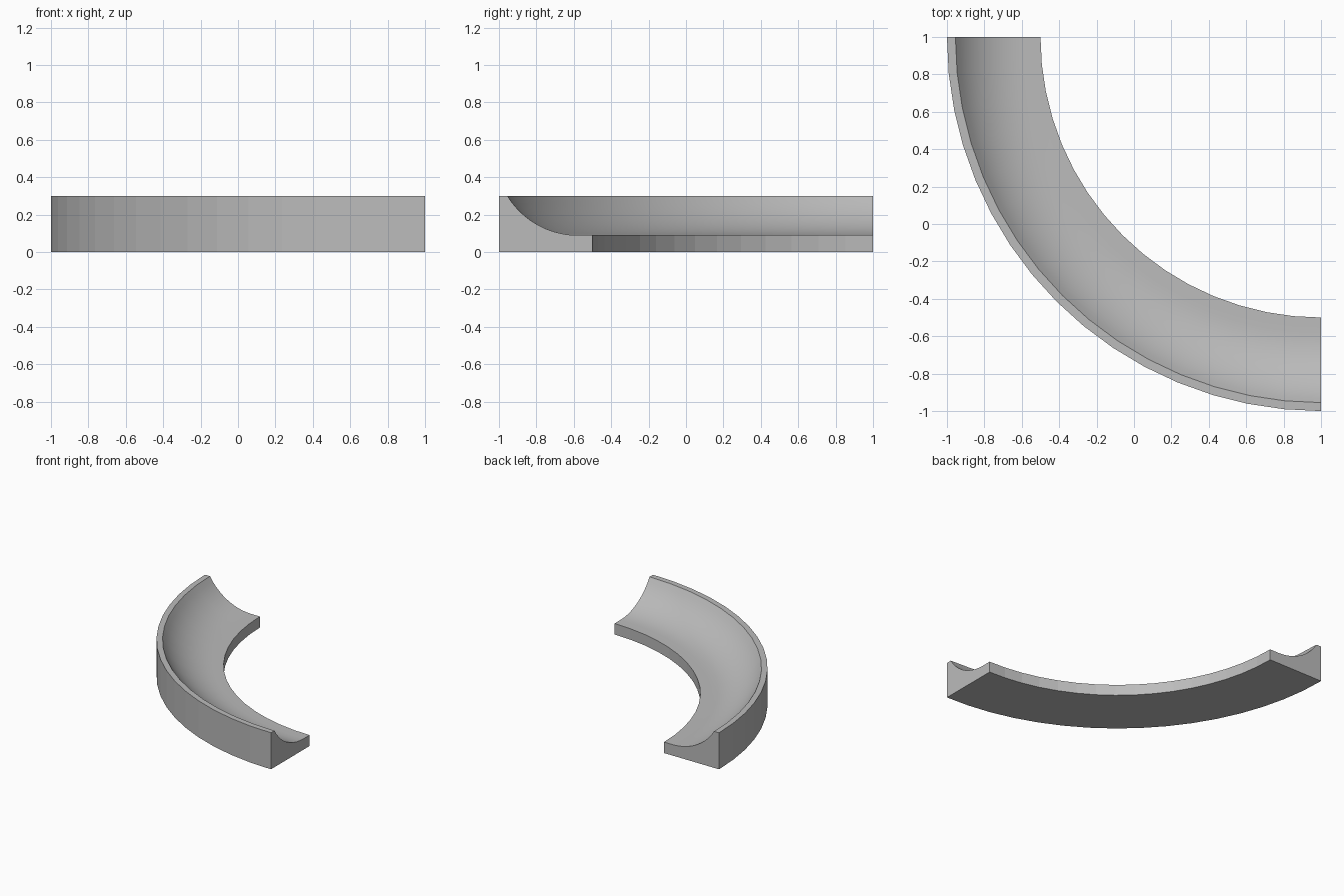
import bpy, bmesh
from math import sin, cos, pi, radians, asin

cube = bpy.data.objects.get("Cube")
if cube:
    bpy.data.objects.remove(cube, do_unlink=True)

# Plain grey material
grey = bpy.data.materials.new("light grey")
grey.use_nodes = True
colour = (0.5, 0.5, 0.5, 1)
grey.diffuse_color = colour
grey.node_tree.nodes["Principled BSDF"].inputs["Base Color"].default_value = colour

INNER, OUTER, HEIGHT, FLOOR = 1.5, 2.0, 0.3, 0.09
BOWL_START, RIM, BOWL_RADIUS = 1.58, 1.955, 0.44
ARC_STEPS, TURN_STEPS = 10, 16

# Cross-section as (radius, z): floor lip, curved bowl, flat rim, outer wall, base
sweep = asin((RIM - BOWL_START) / BOWL_RADIUS)
drop = (HEIGHT - FLOOR) / (1 - cos(sweep))
profile = [(INNER, 0), (INNER, FLOOR)]
for i in range(ARC_STEPS + 1):
    a = sweep * i / ARC_STEPS
    profile.append((BOWL_START + BOWL_RADIUS * sin(a), FLOOR + drop * (1 - cos(a))))
profile += [(OUTER, HEIGHT), (OUTER, 0)]

# Sweep the section through a quarter turn about the corner (1, 1)
bm = bmesh.new()
rings = []
for s in range(TURN_STEPS + 1):
    t = pi + pi / 2 * s / TURN_STEPS
    rings.append([bm.verts.new((1 + r * cos(t), 1 + r * sin(t), z)) for r, z in profile])

n = len(profile)
for a, b in zip(rings, rings[1:]):
    for i in range(n):
        j = (i + 1) % n
        face = bm.faces.new((a[i], a[j], b[j], b[i]))
        face.smooth = 1 <= i <= ARC_STEPS + 1  # only the bowl is smooth
bm.faces.new(rings[0])
bm.faces.new(rings[-1])
bmesh.ops.recalc_face_normals(bm, faces=bm.faces)
for edge in bm.edges:
    edge.smooth = edge.calc_face_angle(0) < radians(30)

mesh = bpy.data.meshes.new("curved_channel")
bm.to_mesh(mesh)
bm.free()
mesh.materials.append(grey)
channel = bpy.data.objects.new("curved_channel", mesh)
bpy.context.collection.objects.link(channel)
